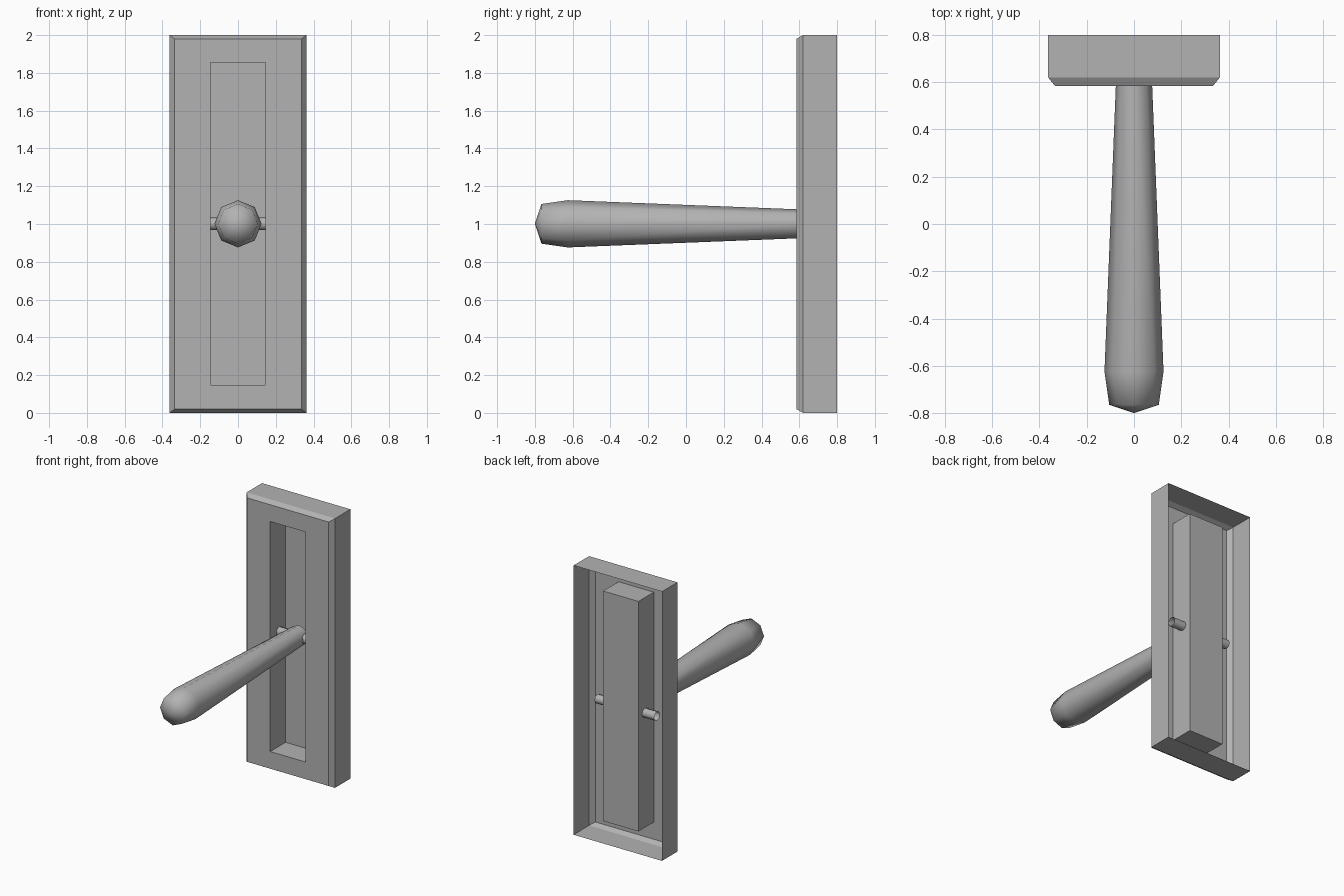
import bpy, bmesh, math

if "Cube" in bpy.data.objects:
    bpy.data.objects.remove(bpy.data.objects["Cube"])

SIDES = 8
AXIS_Z = 1.001

grey = bpy.data.materials.new("dark_grey")
grey.diffuse_color = (0.45, 0.45, 0.45, 1)
grey.use_nodes = True
grey.node_tree.nodes["Principled BSDF"].inputs["Base Color"].default_value = grey.diffuse_color


def make_object(name, bm, smooth_angle=None):
    bmesh.ops.recalc_face_normals(bm, faces=bm.faces)
    mesh = bpy.data.meshes.new(name)
    bm.to_mesh(mesh)
    bm.free()
    mesh.materials.append(grey)
    obj = bpy.data.objects.new(name, mesh)
    bpy.context.collection.objects.link(obj)
    if smooth_angle:
        bpy.ops.object.select_all(action='DESELECT')
        obj.select_set(True)
        bpy.context.view_layer.objects.active = obj
        bpy.ops.object.shade_smooth_by_angle(angle=math.radians(smooth_angle))


def bridge(bm, a, b):
    n = len(a)
    for i in range(n):
        bm.faces.new((a[i], a[(i + 1) % n], b[(i + 1) % n], b[i]))


def circle(r):
    return [(r * math.cos(i * math.tau / SIDES), r * math.sin(i * math.tau / SIDES))
            for i in range(SIDES)]


# Open-backed wall plate: walls, chamfer, front face, then the recessed slot
bm = bmesh.new()
loops = []
for hx, y, z0, z1 in [(0.363, 0.80, 0.00, 2.00),
                      (0.363, 0.62, 0.00, 2.00),
                      (0.335, 0.585, 0.02, 1.98),
                      (0.145, 0.585, 0.147, 1.855),
                      (0.145, 0.765, 0.147, 1.855)]:
    loops.append([bm.verts.new((x, y, z)) for x, z in
                  [(-hx, z0), (hx, z0), (hx, z1), (-hx, z1)]])
for a, b in zip(loops, loops[1:]):
    bridge(bm, a, b)
bm.faces.new(loops[-1])
make_object("slotted_plate", bm)

# Octagonal lever handle, turned along y
bm = bmesh.new()
rings = [[bm.verts.new((u, y, AXIS_Z + v)) for u, v in circle(r)]
         for y, r in [(-0.765, 0.105), (-0.625, 0.125), (0.585, 0.077), (0.72, 0.072)]]
for a, b in zip(rings, rings[1:]):
    bridge(bm, a, b)
tip = bm.verts.new((0, -0.80, AXIS_Z))
for i in range(SIDES):
    bm.faces.new((tip, rings[0][(i + 1) % SIDES], rings[0][i]))
bm.faces.new(rings[-1])
make_object("lever_handle", bm, 80)

# Pivot rod through the slot, open ended
bm = bmesh.new()
ends = [[bm.verts.new((x, 0.69 + u, AXIS_Z + v)) for u, v in circle(0.034)]
        for x in (-0.245, 0.245)]
bridge(bm, *ends)
make_object("pivot_rod", bm, 60)
